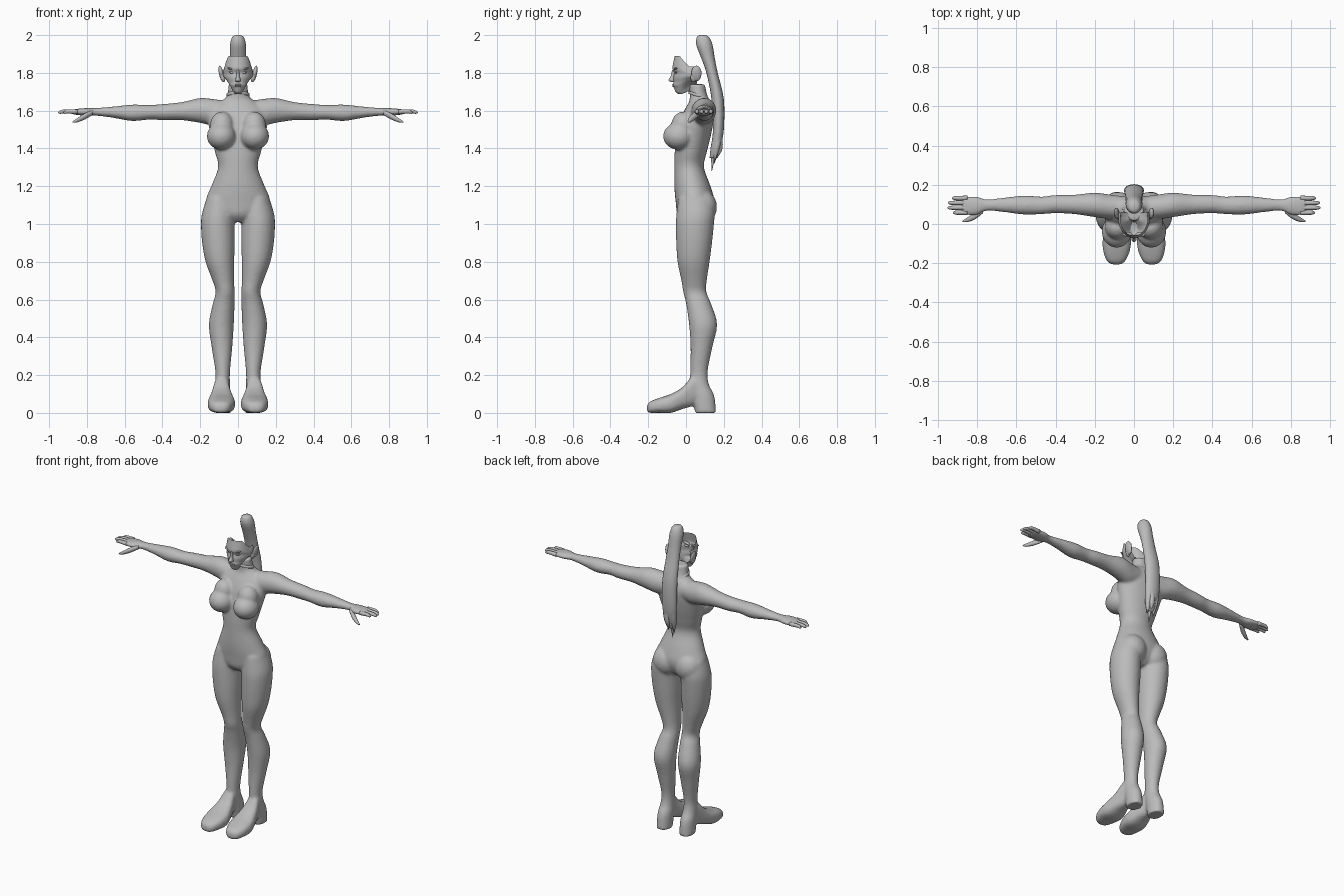
import bpy, bmesh, math
from mathutils import Matrix, Vector

if "Cube" in bpy.data.objects:
    bpy.data.objects.remove(bpy.data.objects["Cube"])

grey = bpy.data.materials.new("plain_grey")
grey.use_nodes = True
GREY = (0.5, 0.5, 0.5, 1)
grey.diffuse_color = GREY
grey.node_tree.nodes["Principled BSDF"].inputs["Base Color"].default_value = GREY


def finish(name, bm):
    bmesh.ops.recalc_face_normals(bm, faces=bm.faces)
    for f in bm.faces:
        f.smooth = True
    mesh = bpy.data.meshes.new(name)
    bm.to_mesh(mesh)
    bm.free()
    mesh.materials.append(grey)
    ob = bpy.data.objects.new(name, mesh)
    bpy.context.collection.objects.link(ob)
    return ob


def refine(sections, steps):
    """Smooth spline through the given sections."""
    out = []
    last = len(sections) - 1
    for i in range(last):
        p = [sections[max(0, min(last, i + k))] for k in (-1, 0, 1, 2)]
        for j in range(steps):
            t = j / steps
            out.append([0.5 * (2 * b + (c - a) * t + (2 * a - 5 * b + 4 * c - d) * t * t
                               + (3 * b - a - 3 * c + d) * t ** 3)
                        for a, b, c, d in zip(*p)])
    return out + [list(sections[-1])]


def loft(bm, axis, sections, side=1, n=24, steps=4, square=1.0):
    """Oval rings along an axis; a section is (position, low, high, low, high)."""
    rings = []
    for t, a0, a1, b0, b1 in refine(sections, steps):
        ring = []
        for k in range(n):
            ang = math.tau * k / n
            c, s = math.cos(ang), math.sin(ang)
            c = math.copysign(abs(c) ** square, c)
            s = math.copysign(abs(s) ** square, s)
            a = (a0 + a1) / 2 + c * (a1 - a0) / 2
            b = (b0 + b1) / 2 + s * (b1 - b0) / 2
            x, y, z = {"x": (t, a, b), "y": (a, t, b), "z": (a, b, t)}[axis]
            ring.append(bm.verts.new((x * side, y, z)))
        rings.append(ring)
    for r, q in zip(rings, rings[1:]):
        for k in range(n):
            bm.faces.new((r[k], r[(k + 1) % n], q[(k + 1) % n], q[k]))
    bm.faces.new(rings[0])
    bm.faces.new(rings[-1])


def ball(bm, centre, radii, tilt=0.0, side=1):
    m = (Matrix.Translation((centre[0] * side, centre[1], centre[2]))
         @ Matrix.Rotation(tilt * side, 4, "Y") @ Matrix.Diagonal((*radii, 1)))
    bmesh.ops.create_uvsphere(bm, u_segments=20, v_segments=12, radius=1, matrix=m)


# Body: torso, limbs and feet fused into one skin
body = bmesh.new()
torso = [(1.01, .05, -.01, .09), (1.05, .13, -.045, .13), (1.12, .17, -.055, .15),
         (1.2, .142, -.062, .13), (1.3, .105, -.062, .095), (1.38, .122, -.06, .11),
         (1.46, .142, -.052, .13), (1.54, .158, -.035, .145), (1.6, .15, -.01, .148),
         (1.645, .1, .015, .135), (1.675, .06, .02, .115), (1.74, .05, .015, .1)]
loft(body, "z", [(z, -r, r, f, b) for z, r, f, b in torso], n=32)

arm = [(.04, .03, .14, 1.54, 1.65), (.12, .025, .15, 1.52, 1.66), (.2, .035, .16, 1.535, 1.667),
       (.3, .05, .15, 1.55, 1.645), (.4, .055, .148, 1.55, 1.635), (.47, .05, .14, 1.553, 1.63),
       (.56, .048, .145, 1.545, 1.632), (.66, .06, .135, 1.562, 1.622),
       (.75, .067, .126, 1.573, 1.614), (.8, .046, .14, 1.572, 1.614),
       (.85, .044, .143, 1.577, 1.61), (.88, .05, .14, 1.582, 1.605)]
leg = [(1.14, .03, .165, -.04, .14), (1.06, .016, .19, -.05, .152), (1, .018, .196, -.054, .148),
       (.9, .017, .19, -.052, .138), (.8, .02, .172, -.045, .125), (.7, .02, .135, -.025, .11),
       (.64, .018, .118, -.015, .108), (.58, .018, .133, 0, .132), (.47, .022, .154, .016, .165),
       (.35, .03, .14, .024, .14), (.22, .042, .12, .022, .115), (.15, .042, .122, .02, .122),
       (.09, .038, .127, .03, .15), (0, .038, .127, .048, .16)]
foot = [(-.207, .07, .11, .005, .04), (-.19, .045, .138, 0, .06), (-.14, .022, .157, 0, .08),
        (-.08, .015, .16, 0, .1), (-.02, .03, .145, .02, .135), (.03, .045, .13, .035, .19),
        (.07, .05, .12, .06, .2)]
for side in (1, -1):
    loft(body, "x", arm, side)
    loft(body, "z", leg, side)
    loft(body, "y", foot, side, square=.75)
    ball(body, (.088, -.038, 1.465), (.077, .084, .072), 0, side)
    ball(body, (.085, -.015, 1.52), (.064, .064, .075), 0, side)
    ball(body, (.08, .088, 1.09), (.085, .076, .09), 0, side)
skin = finish("body", body)
remesh = skin.modifiers.new("fuse", "REMESH")
remesh.mode = "VOXEL"
remesh.voxel_size = .008
remesh.use_smooth_shade = True
soften = skin.modifiers.new("soften", "SMOOTH")
soften.factor = .5
soften.iterations = 6

# Fingers and thumbs
for label, side in (("left", 1), ("right", -1)):
    bm = bmesh.new()
    for y, tip in ((.058, .925), (.083, .952), (.108, .95), (.132, .93)):
        path = [(.85, .013, 1.594), ((.88 + tip) / 2, .011, 1.596), (tip - .01, .009, 1.592),
                (tip, .003, 1.59)]
        loft(bm, "x", [(x, y - r, y + r, z - r, z + r) for x, r, z in path], side, n=10, steps=3)
    thumb = [(.77, .07, 1.59, .014), (.81, .042, 1.57, .017), (.85, .022, 1.55, .012),
             (.875, .014, 1.54, .004)]
    loft(bm, "x", [(x, y - r, y + r, z - r, z + r) for x, y, z, r in thumb], side, n=10)
    finish(label + "_fingers", bm)

# Head: an open face shell, cut along the hairline
bm = bmesh.new()
face = refine([(1.89, -.06, .07), (1.85, -.068, .077), (1.822, -.072, .08), (1.8, -.062, .08),
               (1.775, -.067, .077), (1.75, -.066, .066), (1.735, -.07, .059),
               (1.72, -.063, .05), (1.7, -.056, .036), (1.688, -.04, .025)], 3)
columns = 33
grid = []
for z, front, width in face:
    row = []
    for k in range(columns):
        ang = math.radians(-108 + 216 * k / (columns - 1))
        rise = min(1, max(0, (abs(math.degrees(ang)) - 45) / 35))
        low, high = 1.688 + .05 * rise, 1.89 - .055 * rise
        height = low + (z - 1.688) / .202 * (high - low)
        row.append(bm.verts.new((width * math.sin(ang),
                                 .03 - (.03 - front) * math.cos(ang), height)))
    grid.append(row)
# Underside of the jaw, running back to the throat
grid.append([bm.verts.new((v.co.x * .6, v.co.y * .4 + .025, v.co.z * .5 + .86)) for v in grid[-1]])
for r, q in zip(grid, grid[1:]):
    for k in range(columns - 1):
        bm.faces.new((r[k], r[k + 1], q[k + 1], q[k]))
finish("face_shell", bm)

# Face features
bm = bmesh.new()
loft(bm, "z", [(1.815, -.006, .006, -.074, -.055), (1.785, -.008, .008, -.08, -.055),
               (1.762, -.014, .014, -.092, -.055), (1.752, -.01, .01, -.08, -.055)], n=12)
finish("nose", bm)
bm = bmesh.new()
ball(bm, (0, -.067, 1.737), (.021, .007, .004))
ball(bm, (0, -.065, 1.729), (.017, .007, .005))
finish("lips", bm)
for label, side in (("left", 1), ("right", -1)):
    bm = bmesh.new()
    ball(bm, (.033, -.053, 1.82), (.026, .012, .006), -.3, side)
    finish(label + "_brow", bm)
    bm = bmesh.new()
    ball(bm, (.032, -.051, 1.802), (.017, .008, .006), -.15, side)
    finish(label + "_eye", bm)
    bm = bmesh.new()
    ball(bm, (.089, .055, 1.797), (.012, .027, .042), .2, side)
    ball(bm, (.08, .04, 1.775), (.012, .016, .025), .2, side)
    finish(label + "_ear", bm)

# Neck band, tilted down toward the back
bm = bmesh.new()
loft(bm, "z", [(1.675, -.062, .062, .012, .12), (1.69, -.06, .06, .01, .116)], n=32, steps=1)
bmesh.ops.rotate(bm, verts=bm.verts, cent=Vector((0, .06, 1.682)),
                 matrix=Matrix.Rotation(-.3, 3, "X"))
finish("neck_band", bm)

# Ponytail with a split, pointed end
bm = bmesh.new()
tail = [(2, .012, .075, .1), (1.99, .03, .058, .122), (1.95, .042, .054, .14),
        (1.88, .042, .08, .152), (1.8, .044, .108, .168), (1.66, .05, .135, .2),
        (1.5, .05, .143, .2), (1.4, .038, .13, .182), (1.35, .02, .125, .165)]
loft(bm, "z", [(z, -r, r, f, b) for z, r, f, b in tail], n=20)
for x, y, end in ((0, .137, 1.28), (-.025, .15, 1.32), (.025, .15, 1.33), (.01, .165, 1.35)):
    strand = [(1.48, x, .172, .02), (1.4, x, y + .012, .017), (end, x * .8, y, .001)]
    loft(bm, "z", [(z, a - r, a + r, b - r, b + r) for z, a, b, r in strand], n=10)
finish("ponytail", bm)
